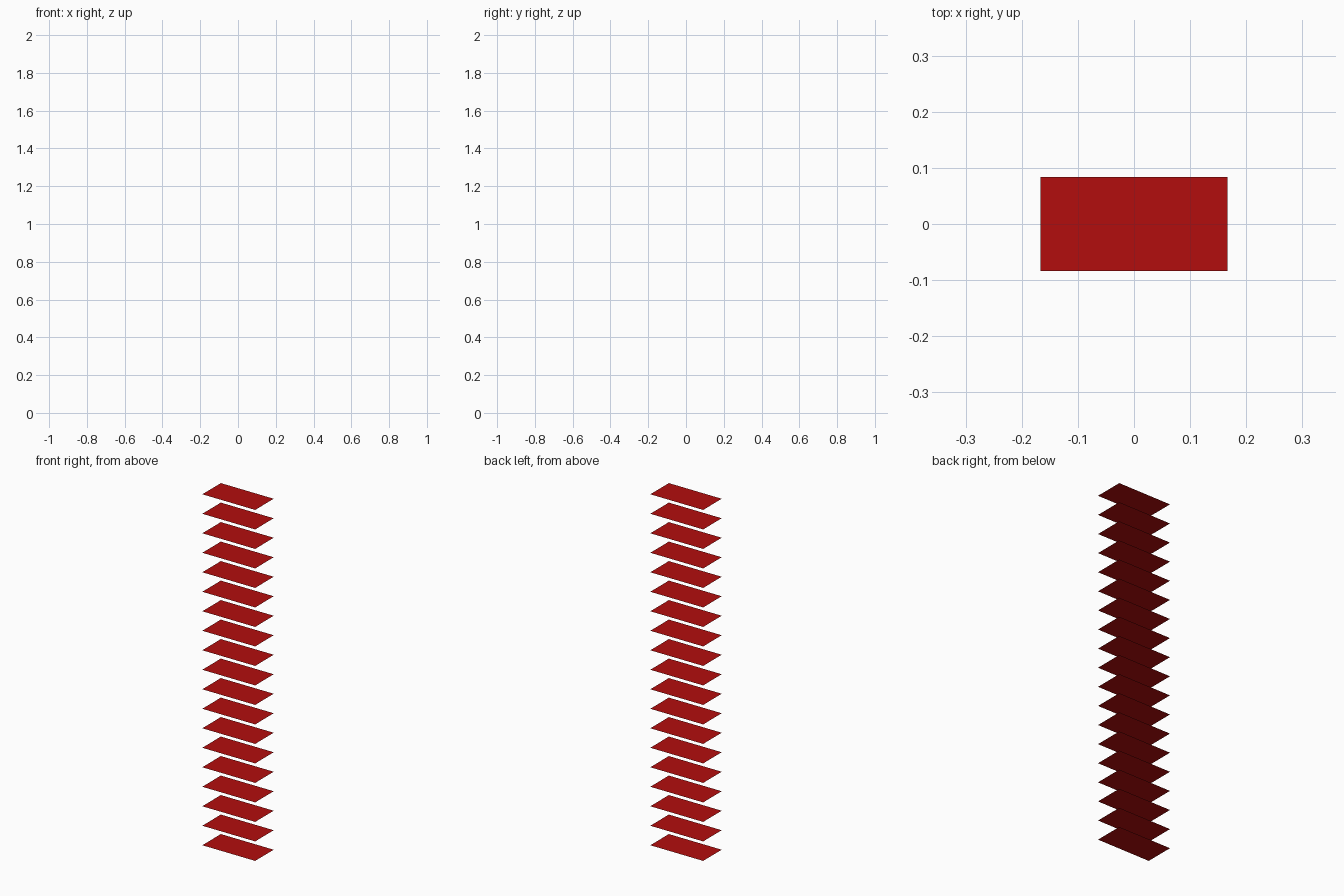
import bpy

if "Cube" in bpy.data.objects:
    bpy.data.objects.remove(bpy.data.objects["Cube"])

COUNT = 19            # evenly stacked thin sheets
HEIGHT = 2.0
WIDTH, DEPTH = 1 / 3, 1 / 6

red = bpy.data.materials.new("deep red")
red.diffuse_color = (0.45, 0.004, 0.004, 1.0)
red.use_nodes = True
red.node_tree.nodes["Principled BSDF"].inputs["Base Color"].default_value = red.diffuse_color

# One flat rectangular sheet, shared by every level
sheet = bpy.data.meshes.new("sheet")
x, y = WIDTH / 2, DEPTH / 2
sheet.from_pydata([(-x, -y, 0), (x, -y, 0), (x, y, 0), (-x, y, 0)], [], [(0, 1, 2, 3)])
sheet.materials.append(red)

# Stack of sheets from the ground to the top
for i in range(COUNT):
    level = bpy.data.objects.new(f"sheet_{i + 1:02d}", sheet)
    level.location.z = HEIGHT * i / (COUNT - 1)
    bpy.context.collection.objects.link(level)
